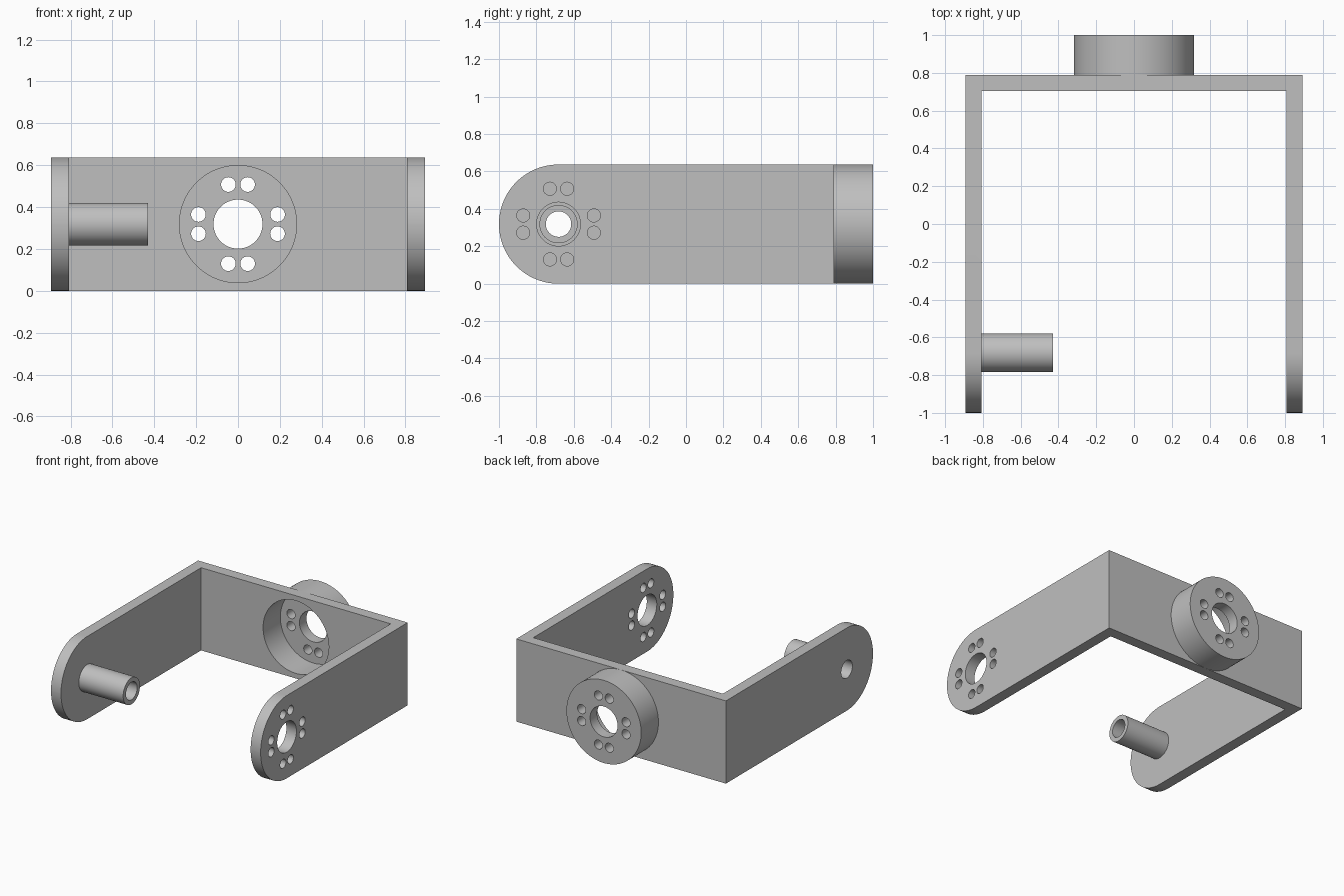
import bpy, bmesh
from math import radians
from mathutils import Matrix, Vector

if "Cube" in bpy.data.objects:
    bpy.data.objects.remove(bpy.data.objects["Cube"])

H = 0.637               # bracket height
R = H / 2               # rounded end radius, also the hub radius
W, T = 0.893, 0.085     # half width, sheet thickness
BACK = 0.79             # rear face of the back plate
PIVOT = -1 + R          # y of the arm pivots
HUB_FLOOR = 1 - T       # inner face of the hub floor
BORE, PILOT = 0.117, 0.035

grey = bpy.data.materials.new("plain_grey")
grey.use_nodes = True
grey.diffuse_color = (0.52, 0.52, 0.52, 1)
grey.node_tree.nodes["Principled BSDF"].inputs["Base Color"].default_value = grey.diffuse_color


def add_object(name, bm):
    bmesh.ops.recalc_face_normals(bm, faces=bm.faces)
    mesh = bpy.data.meshes.new(name)
    bm.to_mesh(mesh)
    bm.free()
    mesh.materials.append(grey)
    obj = bpy.data.objects.new(name, mesh)
    bpy.context.collection.objects.link(obj)
    return obj


def rod(name, axis, start, end, radius, across=0.0, z=R, sides=96):
    """Cylinder along x or y; across is its position on the other level axis."""
    mid = (start + end) / 2
    if axis == "X":
        place = Matrix.Translation((mid, across, z)) @ Matrix.Rotation(radians(90), 4, "Y")
    else:
        place = Matrix.Translation((across, mid, z)) @ Matrix.Rotation(radians(90), 4, "X")
    bm = bmesh.new()
    bmesh.ops.create_cone(bm, cap_ends=True, segments=sides, radius1=radius,
                          radius2=radius, depth=end - start, matrix=place)
    return add_object(name, bm)


def drill(target, axis, start, end, radius, across=0.0, z=R, sides=64):
    cutter = rod("cutter", axis, start, end, radius, across, z, sides)
    cutter.hide_render = True
    mod = target.modifiers.new("drill", "BOOLEAN")
    mod.operation, mod.solver, mod.object = "DIFFERENCE", "EXACT", cutter
    bpy.context.view_layer.objects.active = target
    bpy.ops.object.modifier_apply(modifier=mod.name)
    bpy.data.objects.remove(cutter)


def drill_pattern(target, axis, start, end, across):
    """Centre bore with four pairs of pilot holes around it."""
    drill(target, axis, start, end, BORE, across)
    near, far = 0.046, 0.189
    for s in (-1, 1):
        for t in (-1, 1):
            for a, b in ((near, far), (far, near)):
                drill(target, axis, start, end, PILOT, across + s * a, R + t * b, 32)


# U-shaped frame: plan outline pulled up, then arm ends rounded
bm = bmesh.new()
half = [(W, BACK), (W, -1), (W - T, -1), (W - T, BACK - T)]
outline = half + [(-x, y) for x, y in reversed(half)]
base = bm.faces.new([bm.verts.new((x, y, 0)) for x, y in outline])
pulled = bmesh.ops.extrude_face_region(bm, geom=[base])["geom"]
bmesh.ops.translate(bm, vec=Vector((0, 0, H)),
                    verts=[v for v in pulled if isinstance(v, bmesh.types.BMVert)])
ends = [e for e in bm.edges
        if all(v.co.y < -0.99 for v in e.verts)
        and abs(e.verts[0].co.z - e.verts[1].co.z) < 0.01]
bmesh.ops.bevel(bm, geom=ends, offset=R - 0.0005, offset_type="OFFSET", segments=24,
                profile=0.5, affect="EDGES", clamp_overlap=False)
frame = add_object("u_frame", bm)
drill(frame, "Y", BACK - 2 * T, BACK + T, 0.28, sides=96)
drill_pattern(frame, "X", W - 2 * T, W + T, PIVOT)
drill(frame, "X", -W - T, -W + 2 * T, 0.068, PIVOT)

# Round hub behind the back plate, hollow from the front
hub = rod("rear_hub", "Y", BACK, 1, R)
drill(hub, "Y", BACK - T, HUB_FLOOR, 0.28, sides=96)
drill_pattern(hub, "Y", HUB_FLOOR - 0.05, 1.05, 0)

# Hollow pivot tube on the inside of the right arm
tube = rod("pivot_tube", "X", -W + T, -0.43, 0.102, PIVOT)
drill(tube, "X", -W, -0.3, 0.068, PIVOT)

# Smooth round surfaces, crisp edges
bpy.ops.object.select_all(action="DESELECT")
for part in (frame, hub, tube):
    part.select_set(True)
bpy.context.view_layer.objects.active = frame
bpy.ops.object.shade_smooth_by_angle(angle=radians(30))
